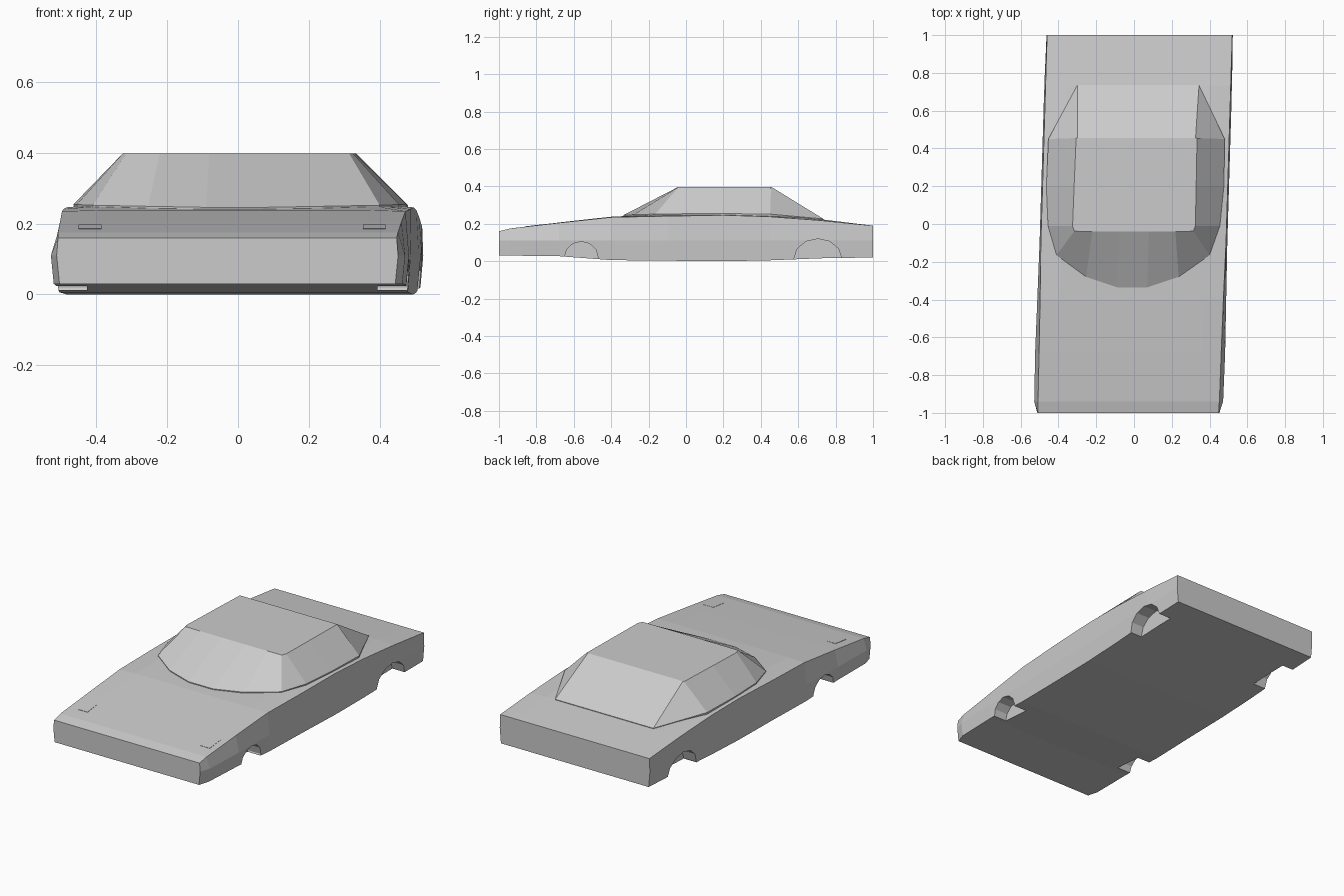
import bpy, bmesh, math

if "Cube" in bpy.data.objects:
    bpy.data.objects.remove(bpy.data.objects["Cube"])


def finish(name, bm):
    bmesh.ops.recalc_face_normals(bm, faces=bm.faces)
    mesh = bpy.data.meshes.new(name)
    bm.to_mesh(mesh)
    bm.free()
    obj = bpy.data.objects.new(name, mesh)
    bpy.context.collection.objects.link(obj)
    return obj


def loft(name, rings):
    """Skin a list of closed rings and cap both ends."""
    bm = bmesh.new()
    loops = [[bm.verts.new(p) for p in ring] for ring in rings]
    n = len(loops[0])
    for a, b in zip(loops, loops[1:]):
        for i in range(n):
            j = (i + 1) % n
            bm.faces.new((a[i], a[j], b[j], b[i]))
    bm.faces.new(loops[0])
    bm.faces.new(loops[-1])
    return finish(name, bm)


def skew(y):
    return 0.03 * y


# Lower body: y, bottom z, shoulder z, crown rise, half width at shoulder, half width at base
STATIONS = [
    (-1.00, 0.03, 0.16, 0.000, 0.478, 0.482),
    (-0.94, 0.03, 0.175, 0.000, 0.480, 0.500),
    (-0.68, 0.027, 0.205, 0.002, 0.482, 0.503),
    (-0.40, 0.006, 0.235, 0.003, 0.485, 0.500),
    (-0.10, 0.003, 0.241, 0.010, 0.490, 0.497),
    (0.20, 0.00, 0.246, 0.010, 0.490, 0.497),
    (0.45, 0.005, 0.238, 0.010, 0.490, 0.497),
    (0.73, 0.016, 0.217, 0.006, 0.490, 0.497),
    (1.00, 0.02, 0.19, 0.000, 0.490, 0.493),
]
rings = []
for y, zb, zt, rise, wt, wb in STATIONS:
    half = [(wb - 0.008, zb), (wb, 0.11), (wt, zt), (0.38, zt + rise)]
    ring = half + [(-x, z) for x, z in reversed(half)]
    rings.append([(x + skew(y), y, z) for x, z in ring])
body = loft("lower_body", rings)

# Wheel arches cut into both sides
for label, y, z, ry, rz in (("front", -0.56, 0.02, 0.09, 0.085),
                            ("rear", 0.705, 0.012, 0.128, 0.108)):
    for side, s in (("right", 1), ("left", -1)):
        circle = [(y + ry * math.cos(i * math.pi / 6), z + rz * math.sin(i * math.pi / 6))
                  for i in range(12)]
        cutter = loft(f"{label}_{side}_arch_cutter",
                      [[(s * x + skew(y), cy, cz) for cy, cz in circle] for x in (0.41, 0.65)])
        cutter.hide_render = True
        cutter.hide_set(True)
        mod = body.modifiers.new(f"{label}_{side}_arch", 'BOOLEAN')
        mod.operation = 'DIFFERENCE'
        mod.solver = 'EXACT'
        mod.object = cutter

# Cabin: (base x, base y, base z, roof x, roof y), right half from the windscreen centre back
CABIN = [
    (0.08, -0.335, 0.246, 0.08, -0.04),
    (0.245, -0.28, 0.249, 0.22, -0.04),
    (0.405, -0.165, 0.252, 0.315, -0.038),
    (0.455, -0.01, 0.254, 0.325, -0.01),
    (0.470, 0.20, 0.255, 0.323, 0.20),
    (0.467, 0.45, 0.252, 0.320, 0.455),
    (0.322, 0.735, 0.226, 0.312, 0.455),
]
base, roof = [], []
for s, pts in ((1, CABIN), (-1, CABIN[::-1])):
    for bx, by, bz, rx, ry in pts:
        base.append((s * bx + skew(by), by, bz))
        roof.append((s * rx + skew(ry), ry, 0.398))
skirt = [(x * 0.98, y * 0.99, 0.16) for x, y, z in base]
loft("cabin", [skirt, base, roof])

# Small flush marker panels on the bonnet
for side, x in (("right", 0.385), ("left", -0.418)):
    loft(f"{side}_bonnet_marker",
         [[(x + a, y, z + dz) for a, y, z in ((-0.032, -0.86, 0.1845), (0.032, -0.86, 0.1845),
                                              (0.032, -0.76, 0.196), (-0.032, -0.76, 0.196))]
          for dz in (-0.01, 0.002)])
